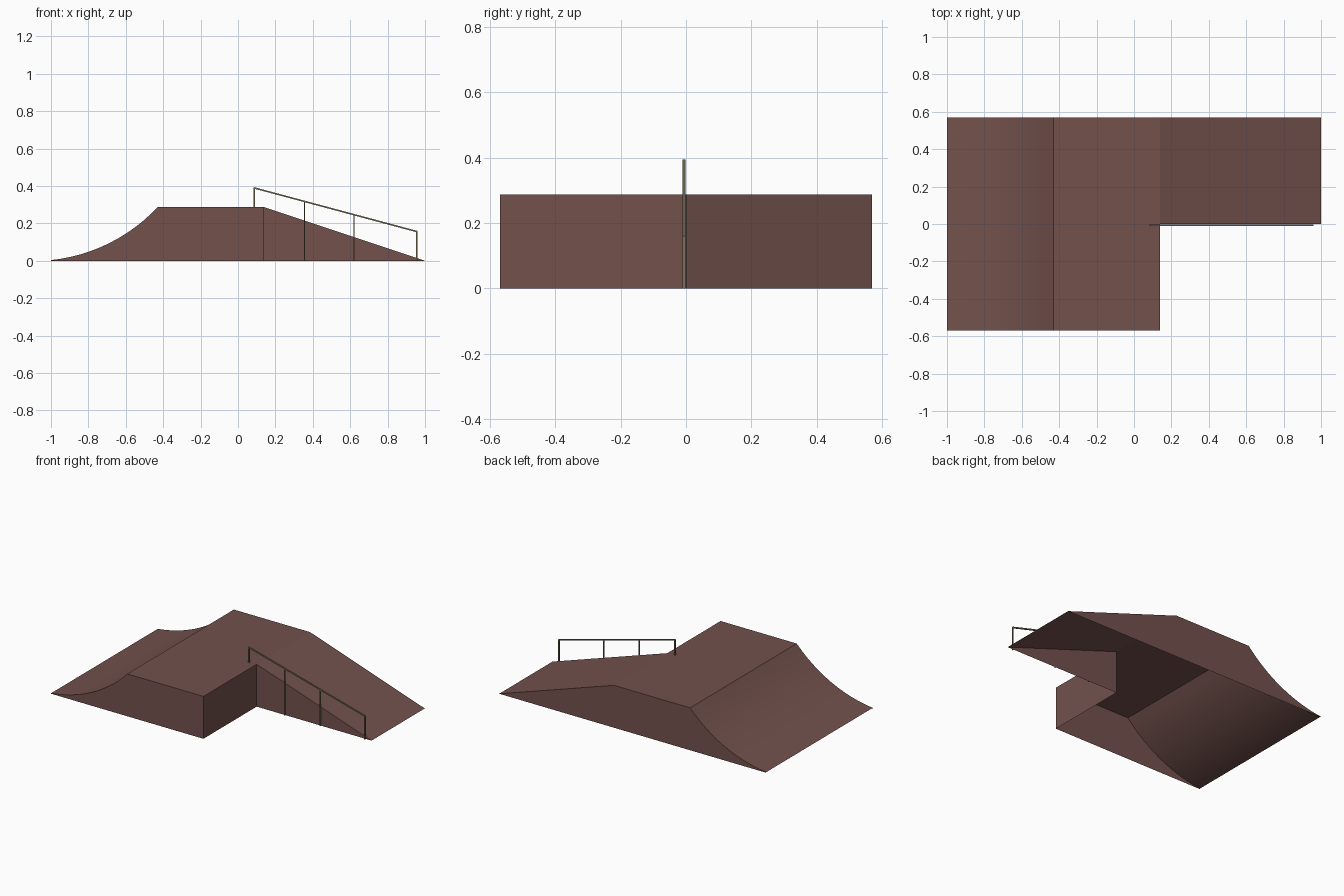
import bpy, bmesh, math
from mathutils import Vector

if "Cube" in bpy.data.objects:
    bpy.data.objects.remove(bpy.data.objects["Cube"])


def material(name, rgb):
    m = bpy.data.materials.new(name)
    m.diffuse_color = (*rgb, 1)
    m.use_nodes = True
    m.node_tree.nodes["Principled BSDF"].inputs["Base Color"].default_value = m.diffuse_color
    return m


BROWN = material("reddish brown", (0.17, 0.083, 0.073))
METAL = material("olive metal", (0.20, 0.17, 0.10))
H, W = 0.287, 0.57


def make_object(name, bm, mat):
    me = bpy.data.meshes.new(name)
    bm.to_mesh(me)
    bm.free()
    me.materials.append(mat)
    ob = bpy.data.objects.new(name, me)
    bpy.context.collection.objects.link(ob)
    return ob


def shell(name, profile, y0, y1, front=True, back=True):
    """Open-bottomed strip over an (x, z) profile, with side walls down to the ground."""
    bm = bmesh.new()
    rows = [[bm.verts.new((x, y, z)) for x, z in profile] for y in (y0, y1)]
    for i in range(len(profile) - 1):
        a, b = rows
        bm.faces.new((a[i], a[i + 1], b[i + 1], b[i]))
    for row, use, flip in ((rows[0], front, False), (rows[1], back, True)):
        if use:
            ground = [bm.verts.new((v.co.x, v.co.y, 0)) for v in (row[0], row[-1]) if v.co.z > 0]
            if row[0].co.z > 0 and row[-1].co.z > 0:
                loop = [ground[0], ground[1]] + row[::-1]
            elif ground:
                loop = ground + row[::-1] if row[-1].co.z > 0 else ground + row
                if row[-1].co.z <= 0:
                    loop = loop[::-1]
            bm.faces.new(loop[::-1] if flip else loop)
    return make_object(name, bm, BROWN)


# curved quarter ramp
R, a0, a1, n = 0.913, math.radians(6), math.radians(47), 12
raw = [(R * math.sin(a0 + (a1 - a0) * i / n), -R * math.cos(a0 + (a1 - a0) * i / n)) for i in range(n + 1)]
sx = 0.57 / (raw[-1][0] - raw[0][0])
sz = (H - 0.004) / (raw[-1][1] - raw[0][1])
curve = [(-1 + (x - raw[0][0]) * sx, 0.004 + (z - raw[0][1]) * sz) for x, z in raw]
quarter = shell("quarter_ramp", curve, -W, W)
for p in quarter.data.polygons:
    p.use_smooth = abs(p.normal.y) < 0.5

# flat deck, plus its exposed end wall
shell("deck", [(-0.43, H), (0.14, H)], -W, W)
bm = bmesh.new()
bm.faces.new([bm.verts.new(c) for c in ((0.14, -W, 0), (0.14, 0, 0), (0.14, 0, H), (0.14, -W, H))])
make_object("deck_end_wall", bm, BROWN)

# straight bank ramp
shell("bank_ramp", [(0.14, H), (1.0, 0.0)], 0, W)


def bar(name, p, q, t):
    """Square bar between two points."""
    p, q = Vector(p), Vector(q)
    bm = bmesh.new()
    bmesh.ops.create_cube(bm, size=1)
    bmesh.ops.scale(bm, vec=(t, t, (q - p).length), verts=bm.verts)
    ob = make_object(name, bm, METAL)
    ob.location = (p + q) / 2
    ob.rotation_euler = (0, math.atan2(q.x - p.x, q.z - p.z), 0)


# handrail
RY = -0.006
top = lambda x: 0.39 - (x - 0.086) * (0.39 - 0.157) / 0.869
bar("handrail", (0.084, RY, top(0.084)), (0.958, RY, top(0.958)), 0.008)
for i, (x, z, t) in enumerate(((0.086, H, 0.008), (0.355, 0, 0.006), (0.62, 0, 0.006), (0.955, 0, 0.008))):
    bar(f"rail_post_{i + 1}", (x, RY, z), (x, RY, top(x)), t)
